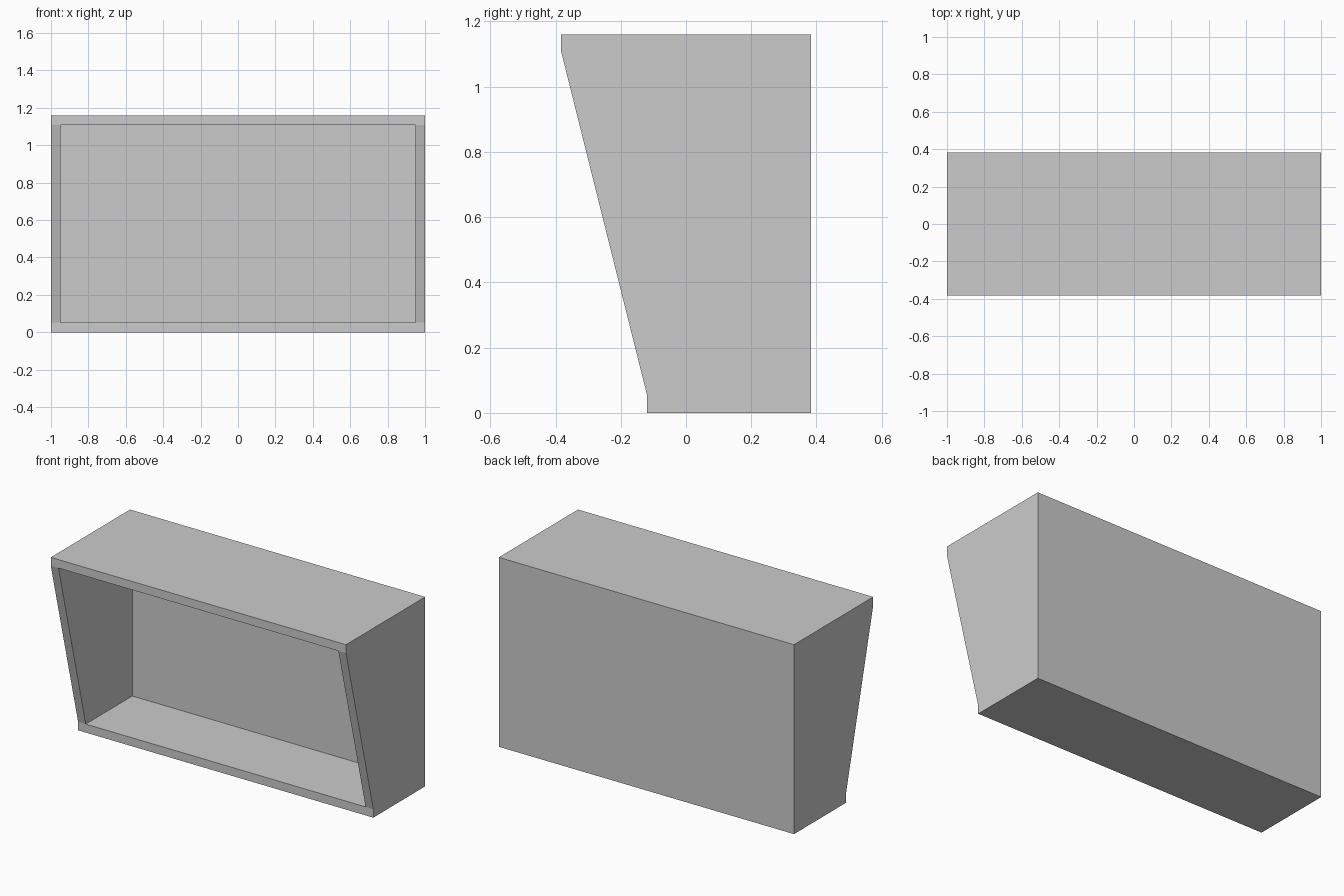
import bpy, bmesh, math

if "Cube" in bpy.data.objects:
    bpy.data.objects.remove(bpy.data.objects["Cube"])

W, H, T = 1.0, 1.16, 0.052        # half width, height, board thickness
TOP_Y, LOW_Y, BACK_Y = -0.383, -0.119, 0.383

# Side outline (y, z): upright lips at top and bottom, raked front between
outline = [(LOW_Y, 0), (BACK_Y, 0), (BACK_Y, H),
           (TOP_Y, H), (TOP_Y, H - T), (LOW_Y, T)]

bm = bmesh.new()
side = bm.faces.new([bm.verts.new((-W, y, z)) for y, z in outline])
new = bmesh.ops.extrude_face_region(bm, geom=[side])["geom"]
bmesh.ops.translate(bm, vec=(2 * W, 0, 0),
                    verts=[v for v in new if isinstance(v, bmesh.types.BMVert)])
bmesh.ops.recalc_face_normals(bm, faces=bm.faces[:])

# Mark the inner faces of the two side boards
for x in (-W + T, W - T):
    bmesh.ops.bisect_plane(bm, geom=bm.verts[:] + bm.edges[:] + bm.faces[:],
                           plane_co=(x, 0, 0), plane_no=(1, 0, 0))
bm.normal_update()

# Push the middle of the raked front in to form the open compartment
opening = [f for f in bm.faces
           if -0.99 < f.normal.y < -0.5 and abs(f.calc_center_median().x) < 0.1]
inner = bmesh.ops.extrude_discrete_faces(bm, faces=opening)["faces"]
for f in inner:
    for v in f.verts:
        v.co.y = BACK_Y - T

# Tidy up coplanar faces and normals
bmesh.ops.dissolve_limit(bm, angle_limit=math.radians(1),
                         verts=bm.verts[:], edges=bm.edges[:])
bmesh.ops.recalc_face_normals(bm, faces=bm.faces[:])

mesh = bpy.data.meshes.new("open_cabinet")
bm.to_mesh(mesh)
bm.free()
bpy.context.collection.objects.link(bpy.data.objects.new("open_cabinet", mesh))
